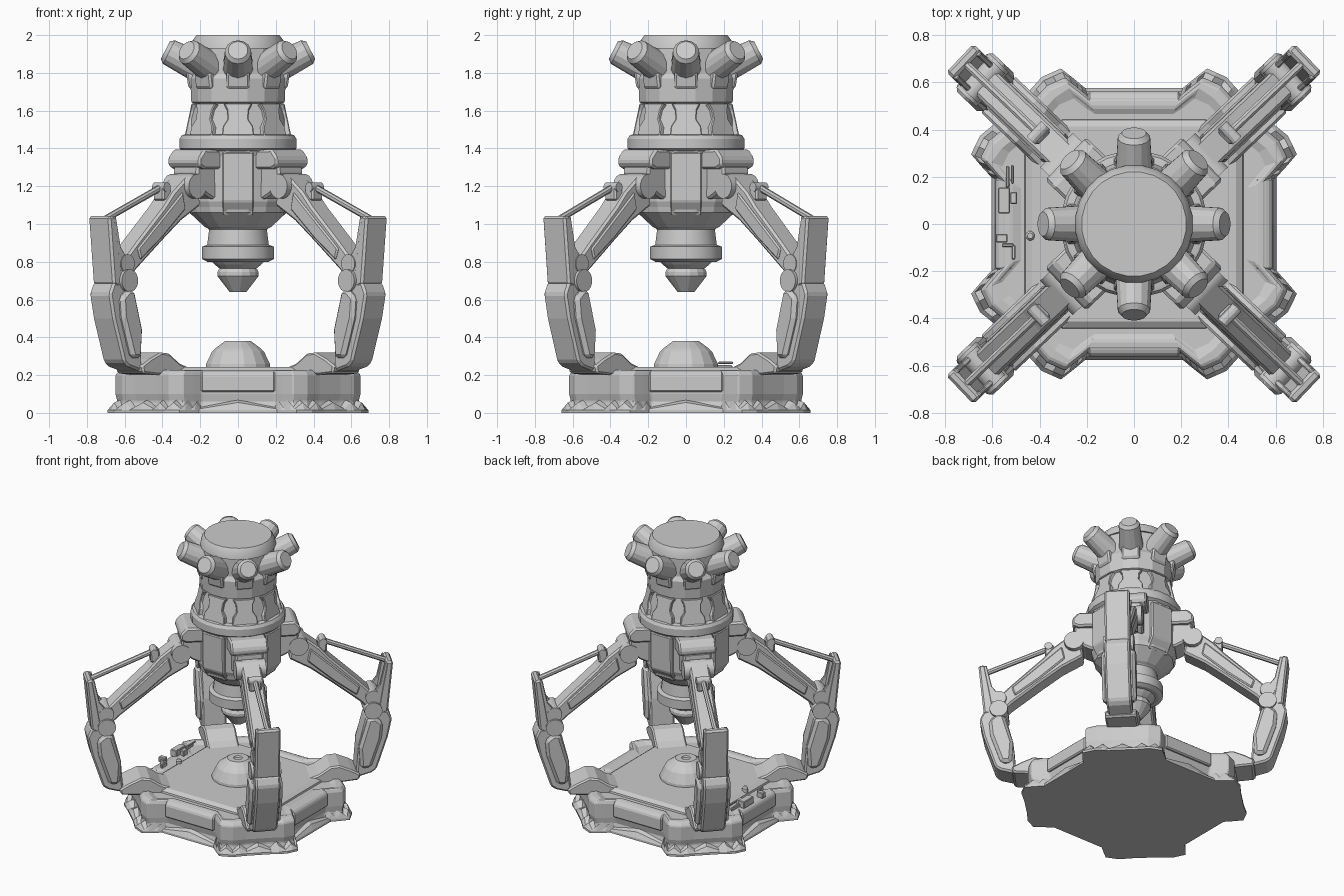
import bpy, bmesh
from math import sin, cos, pi, radians
from mathutils import Vector, Matrix

if "Cube" in bpy.data.objects:
    bpy.data.objects.remove(bpy.data.objects["Cube"])


def make(name, verts, faces, mat=None, bevel=0.0, smooth=False):
    me = bpy.data.meshes.new(name)
    me.from_pydata([tuple(v) for v in verts], [], faces)
    if mat is not None:
        me.transform(mat)
    bm = bmesh.new()
    bm.from_mesh(me)
    bmesh.ops.recalc_face_normals(bm, faces=bm.faces)
    bm.to_mesh(me)
    bm.free()
    ob = bpy.data.objects.new(name, me)
    bpy.context.collection.objects.link(ob)
    if bevel:
        m = ob.modifiers.new("bevel", 'BEVEL')
        m.width, m.segments, m.angle_limit = bevel, 1, radians(30)
    if smooth:
        bpy.ops.object.select_all(action='DESELECT')
        bpy.context.view_layer.objects.active = ob
        ob.select_set(True)
        bpy.ops.object.shade_smooth_by_angle(angle=radians(25))
    return ob


def loft(name, rings, **kw):
    n = len(rings[0])
    faces = [[k * n + i, k * n + (i + 1) % n, (k + 1) * n + (i + 1) % n, (k + 1) * n + i]
             for k in range(len(rings) - 1) for i in range(n)]
    faces += [list(range(n)), [(len(rings) - 1) * n + i for i in range(n)]]
    return make(name, [v for r in rings for v in r], faces, **kw)


def lathe(name, prof, n=24, **kw):
    rings = [[(r * cos(2 * pi * (i + .5) / n), r * sin(2 * pi * (i + .5) / n), z)
              for i in range(n)] for r, z in prof]
    return loft(name, rings, **kw)


def prism(name, prof, w, ang, bevel=0.012, side=0.0):
    # profile of (distance from centre, height), extruded sideways by +-w
    rings = [[(d, side + s * w, z) for d, z in prof] for s in (-1, 1)]
    return loft(name, rings, mat=Matrix.Rotation(ang, 4, 'Z'), bevel=bevel)


def rod(name, a, b, r, ang, n=12, r2=None, tip=0.0):
    # cylinder from a to b, optional rounded tip, turned about z
    a, b = Vector(a), Vector(b)
    length = (b - a).length
    prof = [(r, 0), (r2 or r, length - tip)]
    if tip:
        prof.append(((r2 or r) - tip * .8, length))
    q = (b - a).to_track_quat('Z', 'Y').to_matrix().to_4x4()
    return lathe(name, prof, n, smooth=True,
                 mat=Matrix.Rotation(ang, 4, 'Z') @ Matrix.Translation(a) @ q)


def box(name, c, s, ang=0, bevel=0.008):
    (x, y, z), (sx, sy, sz) = c, s
    prof = [(x - sx / 2, z - sz / 2), (x + sx / 2, z - sz / 2),
            (x + sx / 2, z + sz / 2), (x - sx / 2, z + sz / 2)]
    return prism(name, prof, sy / 2, ang, bevel, side=y)


# ---- base platform: scalloped outline with eight lobes
octant = [(.555, .19), (.59, .23), (.635, .285), (.60, .36), (.53, .42)]
quarter = octant + [(y, x) for x, y in reversed(octant)]
outline = []
for k in range(4):
    c, s = (1, 0, -1, 0)[k], (0, 1, 0, -1)[k]
    outline += [((c * x - s * y) * 1.025, (s * x + c * y) * .978) for x, y in quarter]
fine = []
for i, p in enumerate(outline):
    q = outline[(i + 1) % len(outline)]
    fine += [p, ((p[0] + q[0]) / 2, (p[1] + q[1]) / 2)]


def ring(pts, s, z):
    return [(x * s, y * s, z) for x, y in pts]


loft("base_body", [ring(outline, s, z) for s, z in
                   [(1.01, .01), (.985, .06), (1, .1), (1, .2), (.97, .225), (.91, .228), (.86, .213)]],
     bevel=.006)
loft("base_skirt", [ring(fine, 1.06, 0), ring(fine, 1.06, .015),
                    [(x * 1.035, y * 1.035, .055 if i % 2 else .022) for i, (x, y) in enumerate(fine)],
                    [(x * .98, y * .98, .07 if i % 2 else .035) for i, (x, y) in enumerate(fine)]])
octa = [(.46, -.3), (.46, .3), (.3, .44), (-.3, .44), (-.46, .3), (-.46, -.3), (-.3, -.44), (.3, -.44)]
loft("base_plateau", [ring(octa, 1.02, .19), ring(octa, 1, .225), ring(octa, .94, .243)])
for k in range(4):
    r = .575 if k % 2 == 0 else .55
    prism("base_wall_panel", [(r - .06, .11), (r + .012, .11), (r + .012, .2), (r - .01, .222), (r - .06, .222)],
          .195, k * pi / 2, .008)
lathe("base_dome", [(.175, .23), (.172, .26), (.14, .325), (.125, .34), (.07, .38), (.03, .38), (.025, .37)], 16)

# ---- small fittings on the left of the base
for c, s in [((-.55, .10, .245), (.05, .11, .05)), ((-.51, .11, .24), (.03, .05, .04)),
             ((-.535, .20, .24), (.015, .09, .025)), ((-.515, .21, .265), (.012, .08, .012)),
             ((-.56, -.06, .24), (.05, .035, .04)), ((-.51, -.12, .235), (.015, .06, .03)),
             ((-.535, -.09, .235), (.05, .015, .03))]:
    box("base_fitting", c, s, bevel=.004)
rod("base_knob", (-.44, -.05, .23), (-.44, -.05, .27), .02, 0, tip=.01)

# ---- central column, from nozzle tip to cap
lathe("nozzle", [(.045, .64), (.112, .725), (.112, .745), (.10, .765), (.125, .785), (.15, .81)], 16)
lathe("nozzle_ring", [(.165, .80), (.192, .815), (.192, .88), (.165, .89), (.155, .97), (.17, .985), (.17, 1.01)],
      20, smooth=True)
lathe("lower_body", [(.16, .975), (.18, .985), (.262, 1.06), (.268, 1.09), (.28, 1.12), (.285, 1.36), (.30, 1.40)],
      16)
lathe("collar", [(.29, 1.385), (.312, 1.40), (.312, 1.45), (.30, 1.47), (.28, 1.475)], 24, smooth=True)
lathe("tapered_body", [(.28, 1.45), (.265, 1.5), (.232, 1.65)], 16)
lathe("upper_body", [(.23, 1.635), (.252, 1.645), (.258, 1.77), (.24, 1.80), (.24, 1.95)], 16)
lathe("top_cap", [(.25, 1.93), (.24, 1.975), (.222, 2.0)], 24, smooth=True)

for k in range(4):
    prism("body_panel", [(.24, 1.04), (.255, 1.07), (.29, 1.12), (.292, 1.38), (.24, 1.38)],
          .085, k * pi / 2, .008)
for k in range(8):
    a = k * pi / 4
    # pegs round the crown and their sockets
    rod("crown_peg", (.16, 0, 1.805), (.385, 0, 1.92), .084, a, 14, r2=.07, tip=.022)
    prism("peg_bracket", [(.2, 1.70), (.262, 1.72), (.275, 1.80), (.2, 1.84)], .06, a, .01)
    # waisted panels on the tapered section
    tilt = Matrix.Translation((.268, 0, 1.465)) @ Matrix.Rotation(radians(-12), 4, 'Y')
    shape = [(-.085, 0), (.085, 0), (.08, .05), (.055, .09), (.058, .14), (.075, .175),
             (-.075, .175), (-.058, .14), (-.055, .09), (-.08, .05)]
    loft("taper_panel", [[(x, w, h) for w, h in shape] for x in (-.03, .014)],
         mat=Matrix.Rotation(a, 4, 'Z') @ tilt, bevel=.005)

# ---- four diagonal claw arms
t = radians(43.6)
for a in (t, pi - t, pi + t, -t):
    prism("shoulder_block", [(.2, 1.39), (.36, 1.395), (.40, 1.35), (.40, 1.31), (.36, 1.29), (.2, 1.29)], .125, a)
    prism("shoulder_bracket", [(.2, 1.31), (.385, 1.31), (.39, 1.26), (.33, 1.16), (.27, 1.13), (.2, 1.14)], .095, a)
    rod("shoulder_joint", (.39, -.1, 1.2), (.39, .1, 1.2), .065, a, 16)
    prism("upper_arm", [(.36, 1.28), (.43, 1.25), (.53, 1.17), (.60, 1.09), (.80, .90), (.90, .80),
                        (.92, .72), (.87, .69), (.80, .76), (.60, .92), (.47, 1.02), (.33, 1.10)], .066, a)
    prism("arm_side_plate", [(.47, 1.17), (.80, .87), (.78, .81), (.62, .93), (.45, 1.08)], .076, a, .008)
    box("rod_mount", (.555, 0, 1.165), (.06, .08, .08), a)
    rod("rod_pivot", (.56, -.045, 1.195), (.56, .045, 1.195), .026, a)
    rod("push_rod", (.56, 0, 1.195), (.985, 0, 1.02), .018, a, 8)
    rod("elbow_joint", (.885, -.1, .70), (.885, .1, .70), .06, a, 16)
    rod("elbow_upper_pivot", (.885, -.085, .79), (.885, .085, .79), .05, a, 16)
    for s in (-1, 1):
        prism("forearm_cheek", [(1.0, 1.03), (.965, 1.04), (.93, .88), (.87, .80), (.87, .68), (.97, .68)],
              .012, a, .005, side=s * .068)
    prism("forearm_upper", [(1.02, 1.04), (.975, 1.045), (.945, .88), (.915, .70), (.93, .66), (.985, .68)], .083, a)
    prism("forearm_lower", [(.985, .69), (1.012, .63), (.985, .50), (.91, .27), (.875, .245), (.785, .22),
                            (.775, .26), (.79, .45), (.84, .65), (.90, .69)], .083, a)
    prism("forearm_side_guard", [(.95, .61), (.90, .655), (.85, .65), (.79, .44), (.80, .29), (.87, .29), (.94, .50)],
          .112, a, .02)
    prism("foot_ramp", [(.44, .235), (.52, .262), (.60, .315), (.66, .32), (.74, .285), (.80, .25),
                        (.79, .21), (.68, .2), (.46, .2)], .105, a, .01)
